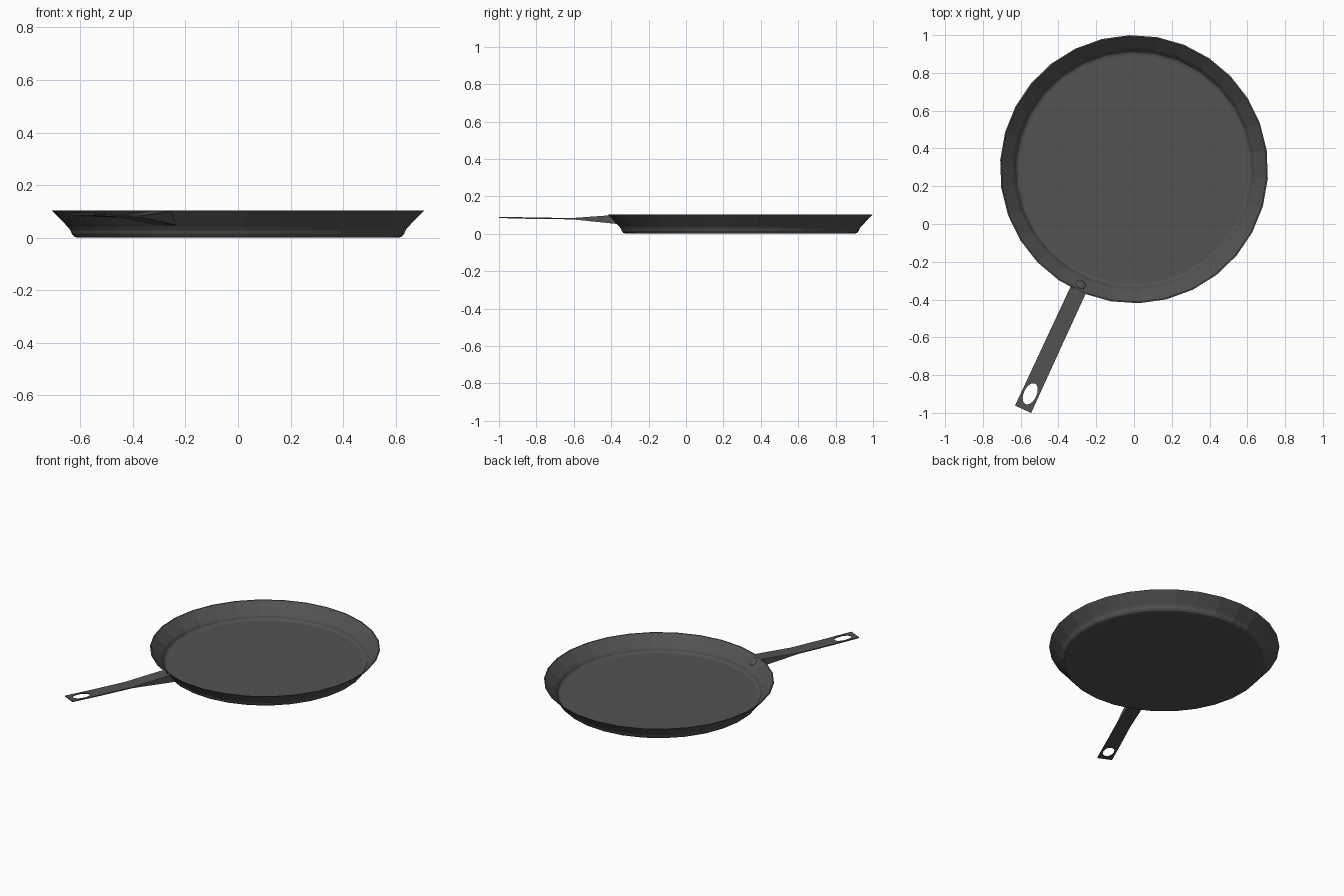
import bpy, bmesh, math
from mathutils import Vector, Matrix

if "Cube" in bpy.data.objects:
    bpy.data.objects.remove(bpy.data.objects["Cube"])

CENTRE = Vector((0, 0.29, 0))
ANG = math.radians(245.2)                      # handle direction
U = Vector((math.cos(ANG), math.sin(ANG), 0))  # along the handle
V = Vector((-U.y, U.x, 0))                     # across the handle

iron = bpy.data.materials.new("dark_iron")
iron.diffuse_color = (0.085, 0.085, 0.085, 1)
iron.use_nodes = True
iron.node_tree.nodes["Principled BSDF"].inputs["Base Color"].default_value = iron.diffuse_color


def at(t, s, z):
    return CENTRE + U * t + V * s + Vector((0, 0, z))


def finish(bm, name):
    bmesh.ops.recalc_face_normals(bm, faces=bm.faces)
    me = bpy.data.meshes.new(name)
    bm.to_mesh(me)
    bm.free()
    ob = bpy.data.objects.new(name, me)
    ob.data.materials.append(iron)
    bpy.context.collection.objects.link(ob)
    return ob


def lathe(name, profile, n, start, matrix):
    """Closed solid of revolution; both profile ends are capped."""
    bm = bmesh.new()
    rings = []
    for r, z in profile:
        rings.append([bm.verts.new(matrix @ Vector((
            r * math.cos(start + i * math.tau / n),
            r * math.sin(start + i * math.tau / n), z))) for i in range(n)])
    for a, b in zip(rings, rings[1:]):
        for i in range(n):
            j = (i + 1) % n
            bm.faces.new((a[i], a[j], b[j], b[i]))
    bm.faces.new(rings[0])
    bm.faces.new(rings[-1])
    return finish(bm, name)


# pan: outer wall up to the rim, then back down the inside to the floor
pan_profile = [(0.612, 0), (0.625, 0.004), (0.634, 0.015), (0.639, 0.028), (0.648, 0.040),
               (0.71, 0.104), (0.703, 0.104), (0.642, 0.042), (0.632, 0.029),
               (0.627, 0.017), (0.619, 0.009), (0.607, 0.006)]
lathe("pan", pan_profile, 30, math.radians(-88), Matrix.Translation(CENTRE))

# handle: flat bar that thickens to a wedge under the rim
stations = [(0.706, 0.66, 0.044, 0.101, 0.048),   # top t, bottom t, half width, top z, bottom z
            (0.97, 0.97, 0.045, 0.084, 0.077),
            (1.20, 1.20, 0.046, 0.086, 0.079),
            (1.40, 1.40, 0.047, 0.090, 0.084)]
bm = bmesh.new()
loops = []
for tt, tb, w, zt, zb in stations:
    loops.append([bm.verts.new(p) for p in
                  (at(tt, w, zt), at(tt, -w, zt), at(tb, -w, zb), at(tb, w, zb))])
for a, b in zip(loops, loops[1:]):
    for i in range(4):
        j = (i + 1) % 4
        bm.faces.new((a[i], a[j], b[j], b[i]))
bm.faces.new(loops[0])
bm.faces.new(loops[-1])
handle = finish(bm, "handle")

# oval hanging hole
oval = (Matrix.Translation(at(1.31, 0, 0.087)) @ Matrix.Rotation(ANG, 4, 'Z')
        @ Matrix.Diagonal((0.06, 0.034, 1, 1)))
cutter = lathe("hole_cutter", [(1, -0.1), (1, 0.1)], 20, 0, oval)
cutter.hide_render = True
cutter.hide_set(True)
cut = handle.modifiers.new("hanging_hole", 'BOOLEAN')
cut.operation = 'DIFFERENCE'
cut.solver = 'EXACT'
cut.object = cutter
# bake the hole, then drop the helper
dg = bpy.context.evaluated_depsgraph_get()
baked = bpy.data.meshes.new_from_object(handle.evaluated_get(dg))
handle.modifiers.clear()
handle.data = baked
bpy.data.objects.remove(cutter)

# rivet: low domed head on the sloping inner wall
normal = (-U * 0.72 + Vector((0, 0, 0.69))).normalized()
rivet_frame = (Matrix.Translation(at(0.674, 0, 0.074))
               @ normal.to_track_quat('Z', 'Y').to_matrix().to_4x4())
lathe("rivet", [(0.028, -0.003), (0.028, 0.003), (0.024, 0.006), (0.015, 0.009)],
      14, 0, rivet_frame)
